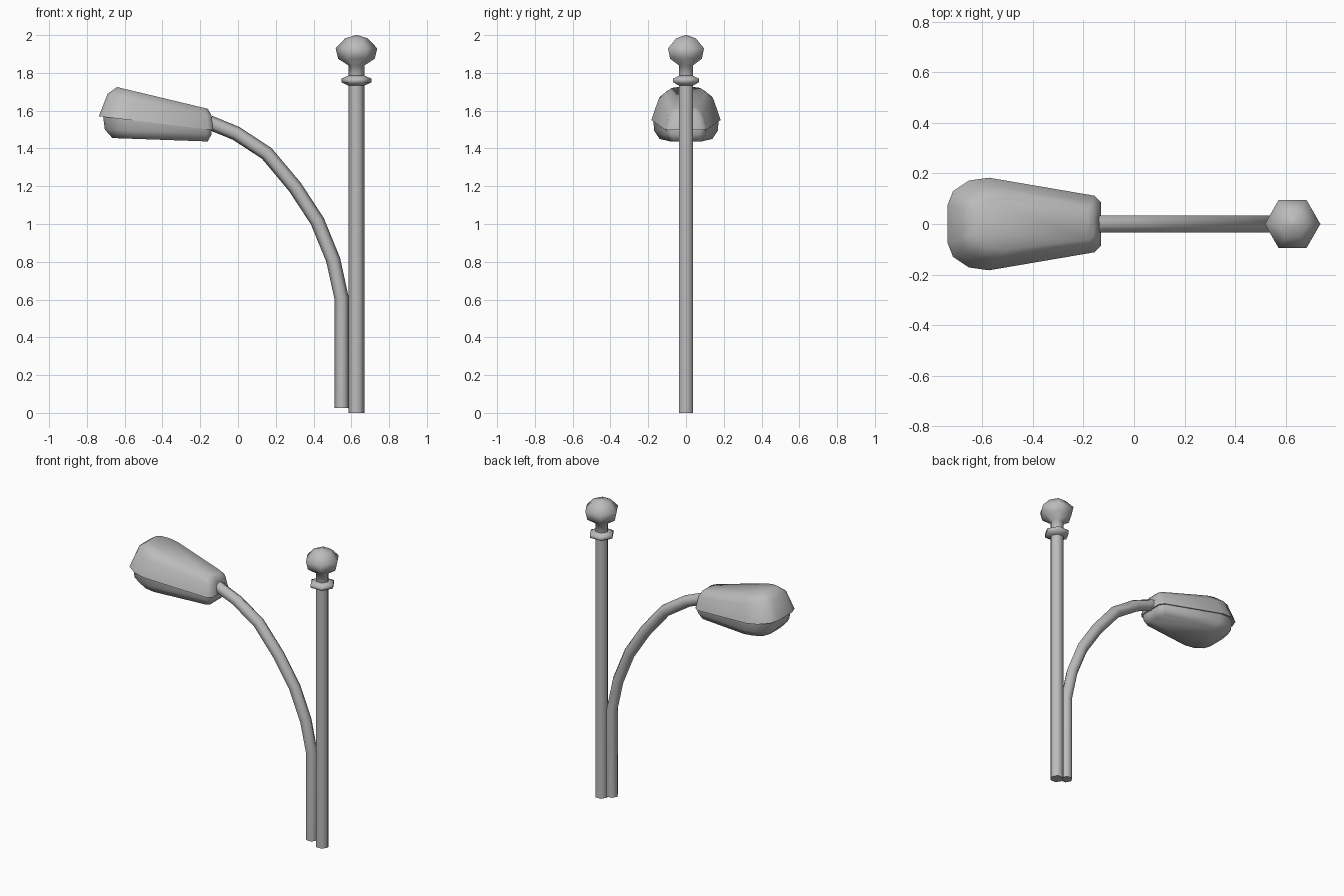
import bpy
import bmesh
from math import cos, sin, pi, radians
from mathutils import Vector

cube = bpy.data.objects.get("Cube")
if cube:
    bpy.data.objects.remove(cube, do_unlink=True)

# Single painted metal colour
grey = bpy.data.materials.new("grey metal")
grey.use_nodes = True
colour = (0.5, 0.5, 0.5, 1)
grey.diffuse_color = colour
grey.node_tree.nodes["Principled BSDF"].inputs["Base Color"].default_value = colour

SIDES = 6


def loft(name, rings, angle=65):
    """Skin a list of point rings, cap both ends and shade smooth by angle."""
    bm = bmesh.new()
    loops = [[bm.verts.new(p) for p in ring] for ring in rings]
    for a, b in zip(loops, loops[1:]):
        for i in range(len(a)):
            j = (i + 1) % len(a)
            bm.faces.new((a[i], a[j], b[j], b[i]))
    bm.faces.new(loops[0])
    bm.faces.new(loops[-1])
    bmesh.ops.recalc_face_normals(bm, faces=bm.faces)
    mesh = bpy.data.meshes.new(name)
    bm.to_mesh(mesh)
    bm.free()
    mesh.materials.append(grey)
    obj = bpy.data.objects.new(name, mesh)
    bpy.context.collection.objects.link(obj)
    bpy.ops.object.select_all(action='DESELECT')
    obj.select_set(True)
    bpy.context.view_layer.objects.active = obj
    bpy.ops.object.shade_smooth_by_angle(angle=radians(angle))
    return obj


def turned(name, x, profile):
    """Six-sided upright part from (radius, height) pairs."""
    return loft(name, [[(x + r * cos(2 * pi * i / SIDES), r * sin(2 * pi * i / SIDES), z)
                        for i in range(SIDES)] for r, z in profile])


def tube(name, path, radius):
    """Six-sided tube along a path in the XZ plane, mitred at each bend."""
    pts = [Vector((x, 0, z)) for x, z in path]
    rings = []
    for k, p in enumerate(pts):
        d_in = (p - pts[max(k - 1, 0)]).normalized()
        d_out = (pts[min(k + 1, len(pts) - 1)] - p).normalized()
        tangent = (d_in + d_out).normalized()
        side = Vector((tangent.z, 0, -tangent.x))
        rings.append([p + radius * (cos(2 * pi * i / SIDES) * side
                                    + sin(2 * pi * i / SIDES) * Vector((0, 1, 0)))
                      for i in range(SIDES)])
    return loft(name, rings)


# Lamp plan outline: (fraction along the length, half width)
HALF = [(0, 0.075), (0.035, 0.13), (0.14, 0.172), (0.27, 0.183),
        (0.955, 0.112), (1, 0.085), (1, 0.03)]
PLAN = HALF + [(t, -w) for t, w in reversed(HALF)]


def lamp_ring(x0, x1, z0, z1, width):
    return [(x0 + t * (x1 - x0), w * width, z0 + t * (z1 - z0)) for t, w in PLAN]


# Post and finial
turned("post", 0.627, [(0.043, 0), (0.043, 1.745)])
turned("collar", 0.627, [(0.043, 1.733), (0.079, 1.75), (0.079, 1.77), (0.043, 1.785)])
turned("finial", 0.627, [(0.043, 1.775), (0.043, 1.84), (0.097, 1.875),
                         (0.11, 1.93), (0.06, 1.983), (0.004, 2.0)])

# Curved arm
tube("arm", [(0.549, 0.025), (0.549, 0.605), (0.504, 0.81), (0.42, 1.015),
             (0.302, 1.195), (0.153, 1.373), (-0.01, 1.48), (-0.15, 1.537)], 0.038)

# Lamp head
loft("lamp_cover", [lamp_ring(-0.737, -0.13, 1.57, 1.497, 1),
                    lamp_ring(-0.69, -0.14, 1.69, 1.575, 0.8),
                    lamp_ring(-0.64, -0.16, 1.725, 1.61, 0.55)])
loft("lamp_lens", [lamp_ring(-0.715, -0.14, 1.575, 1.505, 0.95),
                   lamp_ring(-0.705, -0.14, 1.5, 1.475, 0.92),
                   lamp_ring(-0.665, -0.16, 1.455, 1.437, 0.76)])
